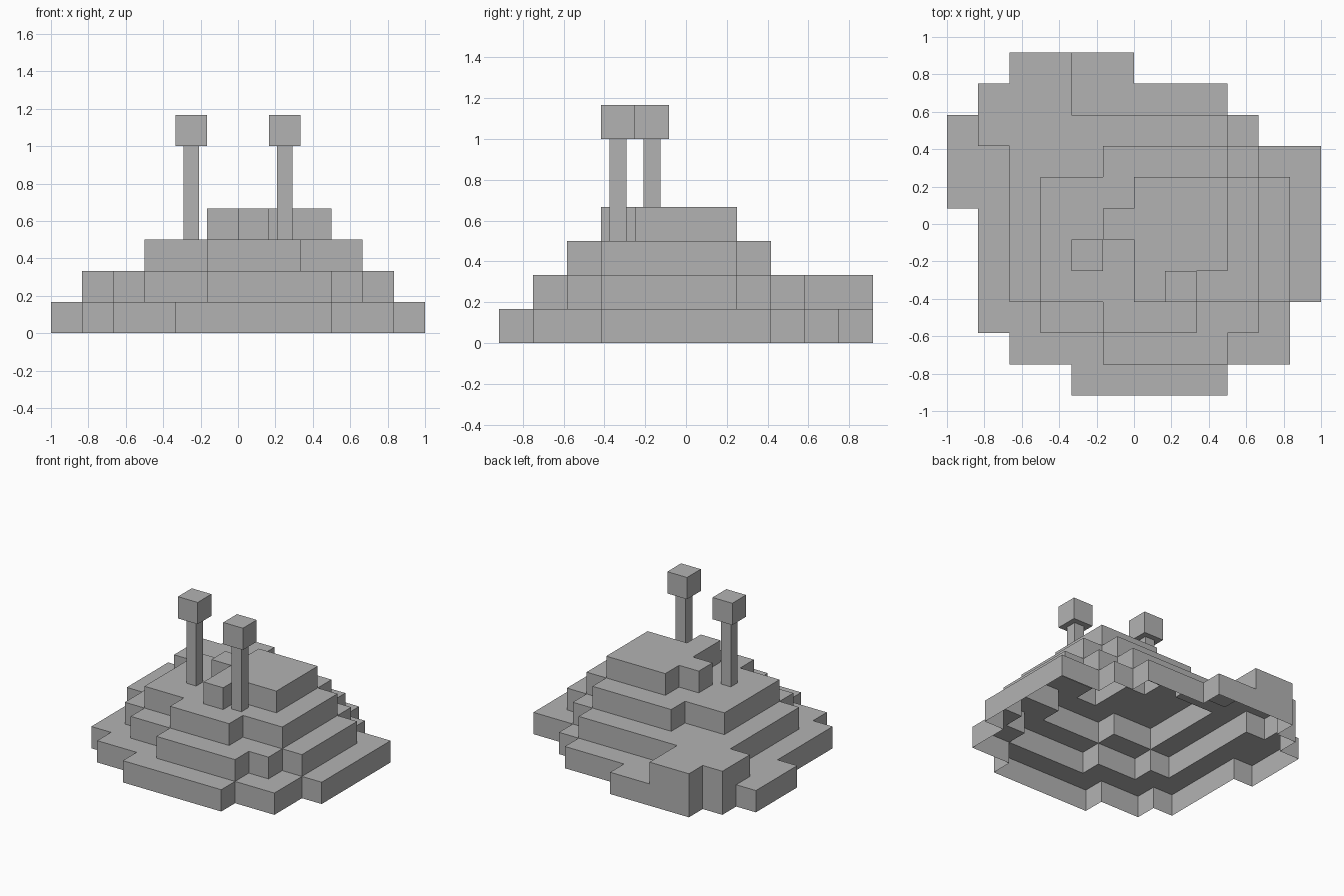
import bpy, bmesh
from mathutils import Matrix

if "Cube" in bpy.data.objects:
    bpy.data.objects.remove(bpy.data.objects["Cube"])

U = 1 / 6  # edge of one block

grey = bpy.data.materials.new("plain_grey")
grey.diffuse_color = (0.45, 0.45, 0.45, 1)
grey.use_nodes = True
grey.node_tree.nodes["Principled BSDF"].inputs["Base Color"].default_value = grey.diffuse_color


def finish(name, bm):
    mesh = bpy.data.meshes.new(name)
    bm.to_mesh(mesh)
    bm.free()
    mesh.materials.append(grey)
    obj = bpy.data.objects.new(name, mesh)
    bpy.context.collection.objects.link(obj)
    return obj


def box(name, center, size):
    bm = bmesh.new()
    bmesh.ops.create_cube(bm, size=1, matrix=Matrix.Translation(center) @ Matrix.Diagonal((*size, 1)))
    return finish(name, bm)


# Each tier: first row (front to back), then the x span of every row, in blocks
TIERS = [
    (0, [(-2, 3), (-4, 5), (-5, 5), (-5, 6), (-5, 6), (-5, 6),
         (-6, 6), (-6, 6), (-6, 4), (-5, 3), (-4, 0)]),
    (1, [(-1, 3), (-3, 4), (-4, 5), (-4, 5), (-4, 5), (-4, 5),
         (-4, 4), (-5, 3), (-5, -2), (-4, -2)]),
    (2, [(-1, 2), (-3, 4), (-3, 4), (-3, 4), (-3, 4), (-1, 3)]),
    (3, [(0, 1), (0, 3), (-1, 3), (0, 3)]),
]

# Stack height of every column of blocks
height = {}
for level, (first, spans) in enumerate(TIERS, 1):
    for row, (a, b) in enumerate(spans, first):
        for col in range(a, b):
            height[col, row] = level

# Stepped mound: a shell of terraces and outer walls, open underneath
bm = bmesh.new()


def quad(*pts):
    bm.faces.new([bm.verts.new((x * U, (y - 5.5) * U, z * U)) for x, y, z in pts])


for (i, j), h in height.items():
    ring = [(i, j), (i + 1, j), (i + 1, j + 1), (i, j + 1)]
    quad(*[(x, y, h) for x, y in ring])
    for k, (dx, dy) in enumerate([(0, -1), (1, 0), (0, 1), (-1, 0)]):
        p, q = ring[k], ring[(k + 1) % 4]
        for z in range(height.get((i + dx, j + dy), 0), h):
            quad((*p, z), (*q, z), (*q, z + 1), (*p, z + 1))
bmesh.ops.remove_doubles(bm, verts=bm.verts, dist=1e-4)
finish("stepped_mound", bm)

# Two eye stalks, each a thin post with a block on top
for side, x, y in (("left", -1.5, -1), ("right", 1.5, -2)):
    box(side + "_stalk", (x * U, y * U, 4.5 * U), (U / 2, U / 2, 3 * U))
    box(side + "_eye_block", (x * U, y * U, 6.5 * U), (U, U, U))
